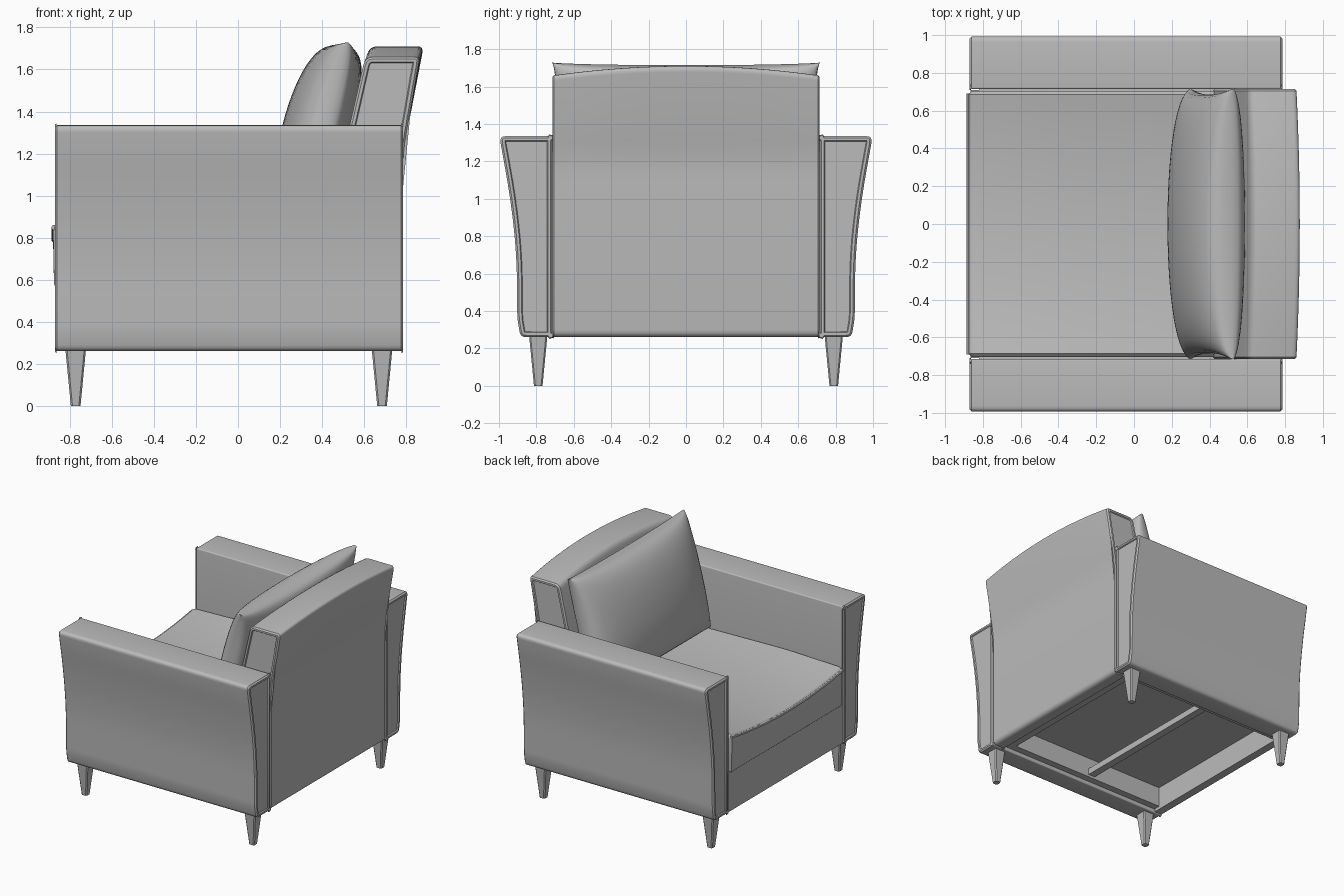
import bpy, bmesh, math
from mathutils import Vector

cube = bpy.data.objects.get("Cube")
if cube:
    bpy.data.objects.remove(cube)

fabric = bpy.data.materials.new("grey upholstery")
fabric.use_nodes = True
GREY = (0.5, 0.5, 0.5, 1)
fabric.diffuse_color = GREY
fabric.node_tree.nodes["Principled BSDF"].inputs["Base Color"].default_value = GREY


def finish(name, bm, angle=35):
    bmesh.ops.recalc_face_normals(bm, faces=bm.faces)
    mesh = bpy.data.meshes.new(name)
    bm.to_mesh(mesh)
    bm.free()
    mesh.materials.append(fabric)
    obj = bpy.data.objects.new(name, mesh)
    bpy.context.collection.objects.link(obj)
    bpy.ops.object.select_all(action='DESELECT')
    obj.select_set(True)
    bpy.context.view_layer.objects.active = obj
    bpy.ops.object.shade_smooth_by_angle(angle=math.radians(angle))
    return obj


def rounded(points, steps=4):
    """Fillet a closed outline of (a, b, radius) corners."""
    out = []
    for i, (a, b, r) in enumerate(points):
        c = Vector((a, b))
        if r == 0:
            out.append(c)
            continue
        d = [(Vector(points[j][:2]) - c).normalized()
             for j in (i - 1, (i + 1) % len(points))]
        p, q = c + d[0] * r, c + d[1] * r
        for k in range(steps + 1):
            t = k / steps
            out.append(p * (1 - t) ** 2 + c * 2 * t * (1 - t) + q * t * t)
    return out


def loft(name, outline, stations, place, chamfer=0.01, welt=True):
    """Sweep an outline through stations, then chamfer and welt both ends."""
    bm = bmesh.new()
    rings = [[bm.verts.new(place(p, t)) for p in outline] for t in stations]
    n = len(outline)
    for r0, r1 in zip(rings, rings[1:]):
        for i in range(n):
            j = (i + 1) % n
            bm.faces.new((r0[i], r0[j], r1[j], r1[i]))
    caps = [bm.faces.new(rings[0]), bm.faces.new(rings[-1])]
    bmesh.ops.recalc_face_normals(bm, faces=bm.faces)
    bmesh.ops.inset_individual(bm, faces=caps, thickness=chamfer, depth=chamfer)
    if welt:
        bmesh.ops.inset_individual(bm, faces=caps, thickness=0.014, depth=0)
        bmesh.ops.inset_individual(bm, faces=caps, thickness=0.005, depth=-0.008)
    return finish(name, bm)


def box(name, lo, hi):
    bm = bmesh.new()
    bmesh.ops.create_cube(bm, size=1)
    for v in bm.verts:
        v.co = [l + (c + 0.5) * (h - l) for l, h, c in zip(lo, hi, v.co)]
    return finish(name, bm)


def spread(lo, hi, n):
    return [lo + (hi - lo) * i / n for i in range(n + 1)]


SIDES = (("left", 1), ("right", -1))

# Flared arms
arm = rounded([(0.715, 0.26, 0.01), (0.885, 0.26, 0.03), (0.902, 0.36, 0.03),
               (0.905, 0.7, 0.15), (0.938, 1.0, 0.15), (0.998, 1.335, 0.035),
               (0.715, 1.335, 0.01)])
for side, s in SIDES:
    loft(side + "_arm", arm, (-0.86, 0.775),
         lambda p, t: (t, s * p.x, p.y))

# Raked backrest with a crowned top and slightly bowed rear
back = rounded([(0.785, 0.26, 0.04), (0.785, 1.2, 0.1), (0.865, 1.66, 0.03),
                (0.605, 1.66, 0.04), (0.5, 1.2, 0.06), (0.41, 0.8, 0.04),
                (0.66, 0.5, 0.02), (0.68, 0.26, 0.01)])
HALF = 0.705


def place_back(p, t):
    crown = 1 - (t / HALF) ** 2
    rise = max(0, (p.y - 1.2) / 0.46)
    return (p.x + 0.018 * crown * rise, t, p.y + 0.05 * crown * rise)


loft("backrest", back, spread(-HALF, HALF, 16), place_back)

# Hollow base: rails, underside panel and cross bar
box("front_rail", (-0.865, -0.71, 0.265), (-0.8, 0.71, 0.575))
box("back_rail", (0.6, -0.66, 0.29), (0.7, 0.66, 0.56))
for side, s in SIDES:
    y0, y1 = sorted((s * 0.66, s * 0.718))
    box(side + "_rail", (-0.82, y0, 0.29), (0.7, y1, 0.575))
box("underside_panel", (-0.82, -0.68, 0.45), (0.7, 0.68, 0.57))
box("cross_bar", (-0.17, -0.67, 0.31), (-0.11, 0.67, 0.36))

# Seat cushion, sagging towards the middle
seat = rounded([(-0.875, 0.57, 0.015), (-0.88, 0.875, 0.04), (-0.4, 0.89, 0.1),
                (0.55, 0.87, 0.03), (0.55, 0.57, 0.01)])


def sag(y):
    return 0.06 * (1 - (y / 0.7) ** 2)


def place_seat(p, t):
    return (p.x, t, p.y - sag(t) * max(0, (p.y - 0.57) / 0.3))


loft("seat_cushion", seat, spread(-0.685, 0.685, 16), place_seat, 0.018, False)

# Piping along the front edge of the cushion
bm = bmesh.new()
rings = []
for y in spread(-0.69, 0.69, 16):
    rings.append([bm.verts.new((-0.876 + 0.012 * math.cos(a), y,
                                0.85 - sag(y) + 0.012 * math.sin(a)))
                  for a in spread(0, math.tau, 8)[:-1]])
for r0, r1 in zip(rings, rings[1:]):
    for i in range(8):
        j = (i + 1) % 8
        bm.faces.new((r0[i], r0[j], r1[j], r1[i]))
bm.faces.new(rings[0])
bm.faces.new(rings[-1])
finish("seat_piping", bm)

# Plump back pillow with pinched corners
bm = bmesh.new()
N = 28
foot, head = Vector((0.30, 0, 0.86)), Vector((0.525, 0, 1.73))
mid, up = (foot + head) / 2, (head - foot) / 2
normal = Vector((-up.z, 0, up.x)).normalized()
params = [math.sin(math.pi / 2 * t) for t in spread(-1, 1, N)]
for thick in (0.205, -0.13):
    grid = []
    for u in params:
        row = []
        for v in params:
            fu, fv = max(0, 1 - u * u), max(0, 1 - v * v)
            across = u * (1 - 0.05 * fv ** 0.5)
            along = v * (1 - 0.06 * fu ** 0.5)
            puff = thick * (fu * fv) ** 0.32
            row.append(bm.verts.new(mid + Vector((0, 0.72 * across, 0))
                                    + up * along + normal * puff))
        grid.append(row)
    for i in range(N):
        for j in range(N):
            bm.faces.new((grid[i][j], grid[i + 1][j],
                          grid[i + 1][j + 1], grid[i][j + 1]))
bmesh.ops.remove_doubles(bm, verts=bm.verts, dist=0.0001)
finish("back_pillow", bm, 60)

# Tapered legs
for end, x in (("front", -0.772), ("back", 0.685)):
    for side, s in SIDES:
        bm = bmesh.new()
        bmesh.ops.create_cube(bm, size=1)
        for v in bm.verts:
            w = 0.098 if v.co.z > 0 else 0.046
            v.co = (x + v.co.x * w, s * 0.79 + v.co.y * w,
                    0.27 if v.co.z > 0 else 0)
        uprights = [e for e in bm.edges
                    if abs(e.verts[0].co.z - e.verts[1].co.z) > 0.1]
        bmesh.ops.bevel(bm, geom=uprights, offset=0.008, segments=1,
                        affect='EDGES')
        finish(f"{end}_{side}_leg", bm)
